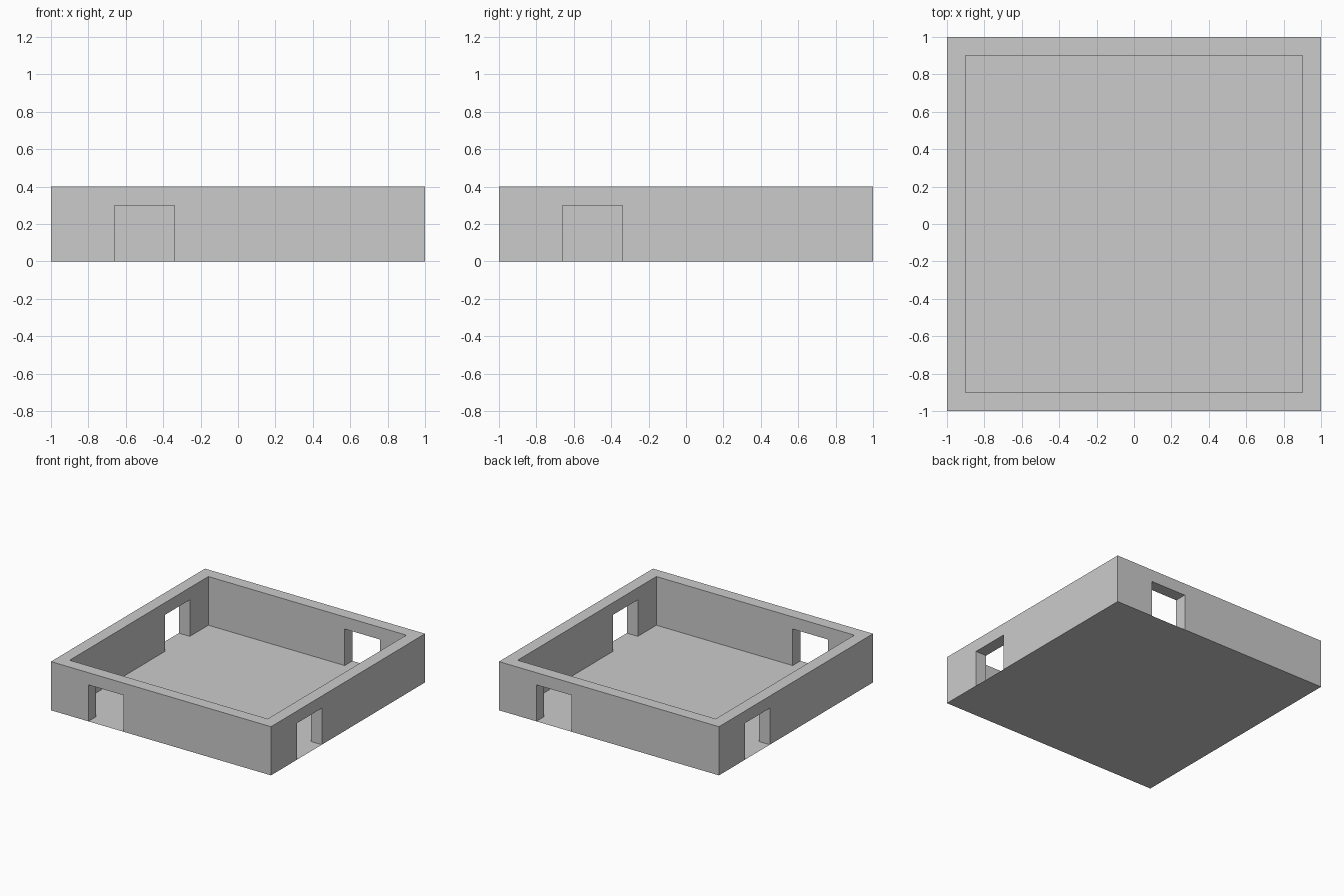
import bpy, bmesh
from math import pi
from mathutils import Matrix

if "Cube" in bpy.data.objects:
    bpy.data.objects.remove(bpy.data.objects["Cube"])

H, T = 0.40, 0.10            # wall height and thickness
D0, D1, DH = -0.66, -0.34, 0.30  # doorway left, right, height


def make_object(name, bm):
    mesh = bpy.data.meshes.new(name)
    bm.to_mesh(mesh)
    bm.free()
    obj = bpy.data.objects.new(name, mesh)
    bpy.context.collection.objects.link(obj)
    return obj


def wall_profile(half):
    """Wall outline with a doorway notch, counter-clockwise from outside."""
    return [(-half, 0), (D0, 0), (D0, DH), (D1, DH), (D1, 0),
            (half, 0), (half, H), (-half, H)]


# Walls: one mitred wall with a doorway, turned around the four sides
bm = bmesh.new()
for k in range(4):
    turn = Matrix.Rotation(k * pi / 2, 4, 'Z')
    outer = [bm.verts.new(turn @ Matrix.Translation((x, -1, z)).translation)
             for x, z in wall_profile(1)]
    inner = [bm.verts.new(turn @ Matrix.Translation((x, -1 + T, z)).translation)
             for x, z in wall_profile(1 - T)]
    bm.faces.new(outer)
    bm.faces.new(inner[::-1])
    # door jambs, lintel and wall top (ends meet the neighbours, base meets floor)
    for i in (1, 2, 3, 6):
        j = i + 1
        bm.faces.new((outer[j], outer[i], inner[i], inner[j]))
bmesh.ops.remove_doubles(bm, verts=bm.verts, dist=1e-4)
make_object("walls", bm)

# Floor: thin sheet under the whole room
bm = bmesh.new()
bmesh.ops.create_grid(bm, x_segments=1, y_segments=1, size=1)
make_object("floor", bm)
